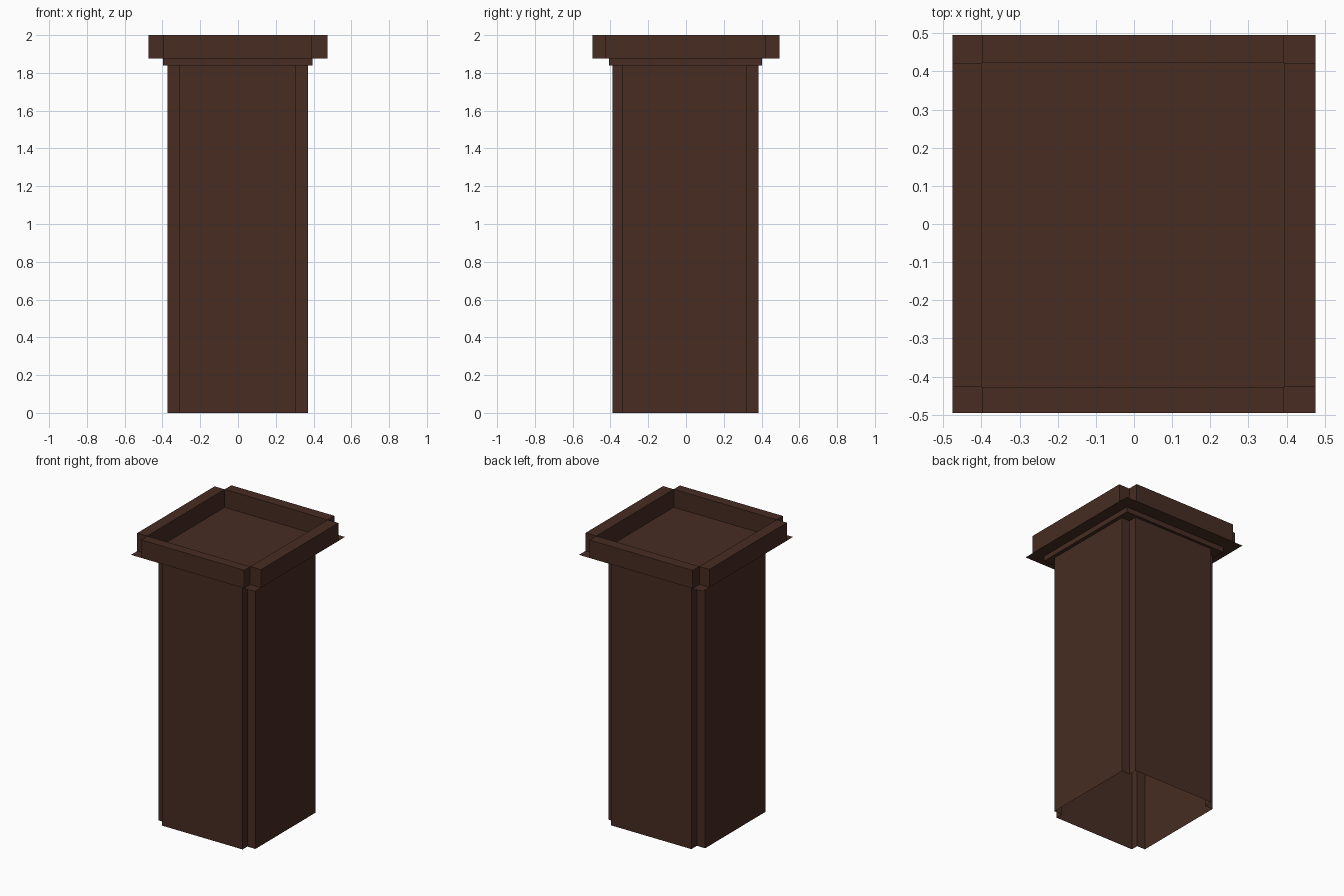
import bpy, bmesh

if "Cube" in bpy.data.objects:
    bpy.data.objects.remove(bpy.data.objects["Cube"])

brown = bpy.data.materials.new("dark_brown")
brown.diffuse_color = (0.063, 0.0255, 0.0165, 1)
brown.use_nodes = True
brown.node_tree.nodes["Principled BSDF"].inputs["Base Color"].default_value = brown.diffuse_color


def finish(name, bm):
    mesh = bpy.data.meshes.new(name)
    bm.to_mesh(mesh)
    bm.free()
    mesh.materials.append(brown)
    obj = bpy.data.objects.new(name, mesh)
    bpy.context.collection.objects.link(obj)


def prism(name, outline, z0, z1, bottom=True, top=True):
    """Upright walls over a counter-clockwise outline, with optional ends."""
    bm = bmesh.new()
    lo = [bm.verts.new((x, y, z0)) for x, y in outline]
    hi = [bm.verts.new((x, y, z1)) for x, y in outline]
    n = len(outline)
    for i in range(n):
        j = (i + 1) % n
        bm.faces.new((lo[i], lo[j], hi[j], hi[i]))
    if bottom:
        bm.faces.new(lo[::-1])
    if top:
        bm.faces.new(hi)
    finish(name, bm)


def rect(x0, x1, y0, y1):
    return [(x0, y0), (x1, y0), (x1, y1), (x0, y1)]


def notched(x0, x1, y0, y1, a0, a1, b0, b1):
    """Rectangle x0..x1, y0..y1 with its corners cut back to a, b."""
    return [(a0, y0), (a1, y0), (a1, b0), (x1, b0), (x1, b1), (a1, b1),
            (a1, y1), (a0, y1), (a0, b1), (x0, b1), (x0, b0), (a0, b0)]


# hollow shaft with notched corners, open underneath
prism("shaft", notched(-0.373, 0.37, -0.39, 0.383, -0.31, 0.308, -0.338, 0.323),
      0, 1.84, bottom=False, top=False)

# narrow collar under the cap
prism("collar", rect(-0.398, 0.395, -0.408, 0.402), 1.84, 1.875, top=False)

# thin tray plate with full corners
bm = bmesh.new()
bm.faces.new([bm.verts.new((x, y, 1.875)) for x, y in rect(-0.475, 0.475, -0.495, 0.495)])
finish("tray_plate", bm)

# four raised rim bars leaving notches at the corners
ax0, ax1, by0, by1 = -0.398, 0.393, -0.427, 0.422
for name, r in (("rim_front", rect(ax0, ax1, -0.495, by0)),
                ("rim_back", rect(ax0, ax1, by1, 0.495)),
                ("rim_left", rect(-0.475, ax0, by0, by1)),
                ("rim_right", rect(ax1, 0.475, by0, by1))):
    prism(name, r, 1.875, 2.0, bottom=False)
